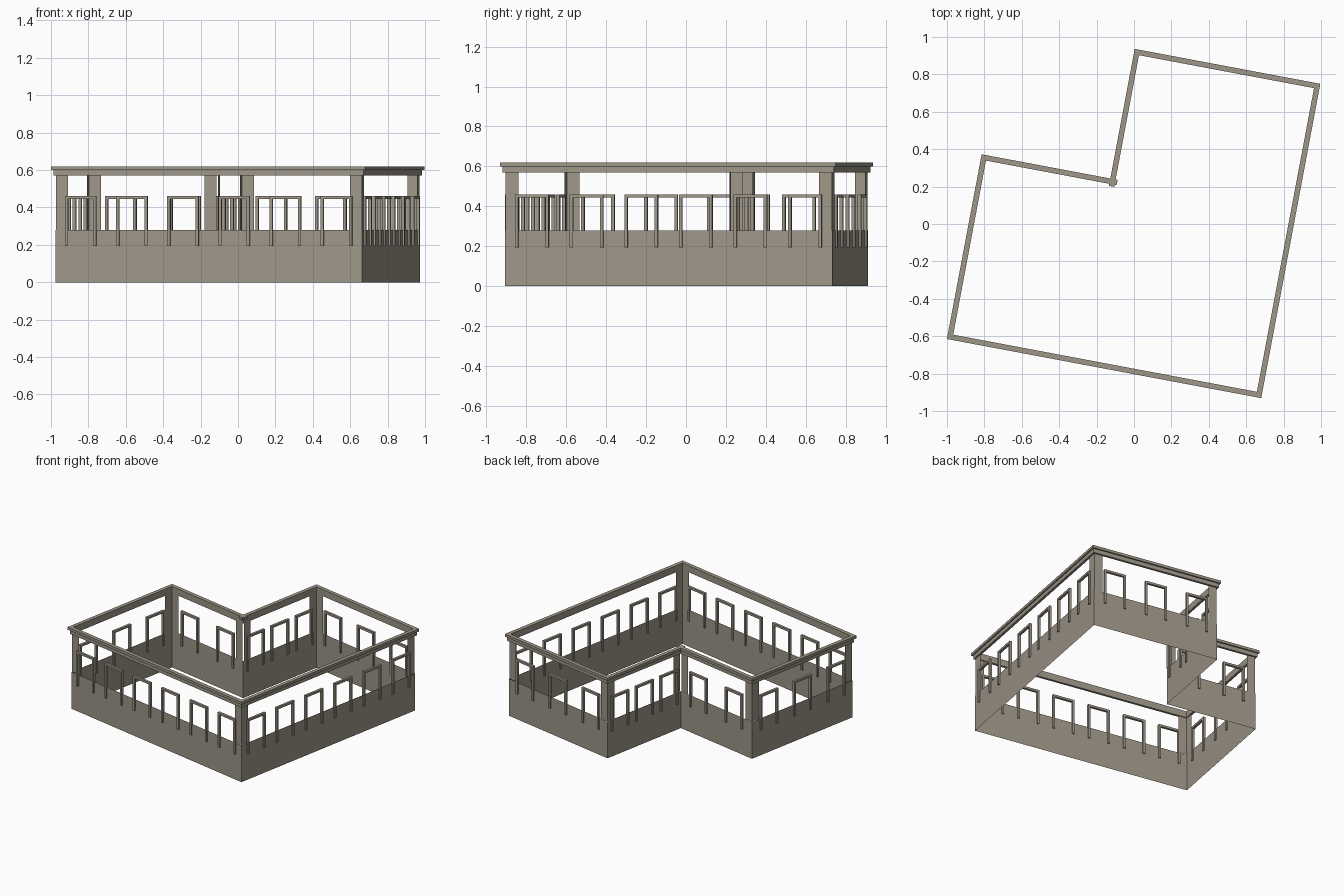
import bpy, bmesh, math
from mathutils import Vector, Matrix

cube = bpy.data.objects.get("Cube")
if cube:
    bpy.data.objects.remove(cube, do_unlink=True)

stone = bpy.data.materials.new("warm_grey_stone")
stone.use_nodes = True
COLOR = (0.345, 0.308, 0.25, 1)
stone.diffuse_color = COLOR
stone.node_tree.nodes["Principled BSDF"].inputs["Base Color"].default_value = COLOR

# L-shaped plan, counter-clockwise from the front left corner, turned about z
SIDE, WING_X, WING_Y = 1.67, 0.70, 0.965
PLAN = [Vector(p) for p in ((0, 0), (SIDE, 0), (SIDE, SIDE), (WING_X, SIDE),
                            (WING_X, WING_Y), (0, WING_Y))]
WINDOWS = (6, 6, 3, 3, 2, 3)
PLACE = Matrix.Translation((-0.977, -0.599, 0)) @ Matrix.Rotation(math.radians(-10.65), 4, 'Z')
SILL, HEAD, EAVES, STEP, TOP = 0.28, 0.46, 0.57, 0.60, 0.62


def walls():
    """Yield start, direction, outward normal, length and window count."""
    for i, a in enumerate(PLAN):
        d = PLAN[(i + 1) % len(PLAN)] - a
        t = d.normalized()
        yield a, t, Vector((t.y, -t.x)), d.length, WINDOWS[i]


def box(bm, wall, s, n, z):
    """Box spanning s along the wall, n outward from it and z in height."""
    a, t, out = wall[:3]
    rings = []
    for h in z:
        pts = [a + t * p + out * q for p, q in ((s[0], n[0]), (s[0], n[1]), (s[1], n[1]), (s[1], n[0]))]
        rings.append([bm.verts.new((p.x, p.y, h)) for p in pts])
    low, high = rings
    bm.faces.new(low)
    bm.faces.new(high[::-1])
    for i in range(4):
        j = (i + 1) % 4
        bm.faces.new((low[i], high[i], high[j], low[j]))


def sheet(bm, wall, s, n, z):
    """Single upright panel facing outward."""
    a, t, out = wall[:3]
    p, q = a + t * s[0] + out * n, a + t * s[1] + out * n
    bm.faces.new([bm.verts.new((v.x, v.y, h)) for v, h in
                  ((p, z[0]), (q, z[0]), (q, z[1]), (p, z[1]))])


def finish(bm, name, solid=True):
    if solid:
        bmesh.ops.recalc_face_normals(bm, faces=bm.faces)
    else:
        bmesh.ops.remove_doubles(bm, verts=bm.verts, dist=0.0001)
    mesh = bpy.data.meshes.new(name)
    bm.to_mesh(mesh)
    bm.free()
    mesh.materials.append(stone)
    obj = bpy.data.objects.new(name, mesh)
    obj.matrix_world = PLACE
    bpy.context.collection.objects.link(obj)


# Lower wall panels
bm = bmesh.new()
for w in walls():
    sheet(bm, w, (0, w[3]), 0, (0, SILL))
finish(bm, "lower_wall", solid=False)

# Folded corner posts
POST, INSET = 0.068, 0.003
bm = bmesh.new()
for w in walls():
    sheet(bm, w, (INSET, POST), -INSET, (SILL, EAVES))
    sheet(bm, w, (w[3] - POST, w[3] - INSET), -INSET, (SILL, EAVES))
finish(bm, "corner_posts", solid=False)

# Two-step cornice, each length running past its corners
for name, out, z in (("cornice_lower_band", 0.009, (EAVES, STEP)),
                     ("cornice_upper_band", 0.02, (STEP, TOP))):
    bm = bmesh.new()
    for w in walls():
        box(bm, w, (-out, w[3] + out), (-0.009, out), z)
    finish(bm, name)

# Window frames: two long legs and a head, evenly spaced on every wall
HALF, BAR, DEPTH, FOOT = 0.085, 0.016, (-0.008, 0.01), 0.195
bm = bmesh.new()
for w in walls():
    pitch = w[3] / w[4]
    for k in range(w[4]):
        c = (k + 0.5) * pitch
        box(bm, w, (c - HALF, c - HALF + BAR), DEPTH, (FOOT, HEAD - BAR))
        box(bm, w, (c + HALF - BAR, c + HALF), DEPTH, (FOOT, HEAD - BAR))
        box(bm, w, (c - HALF, c + HALF), DEPTH, (HEAD - BAR, HEAD))
finish(bm, "window_frames")
